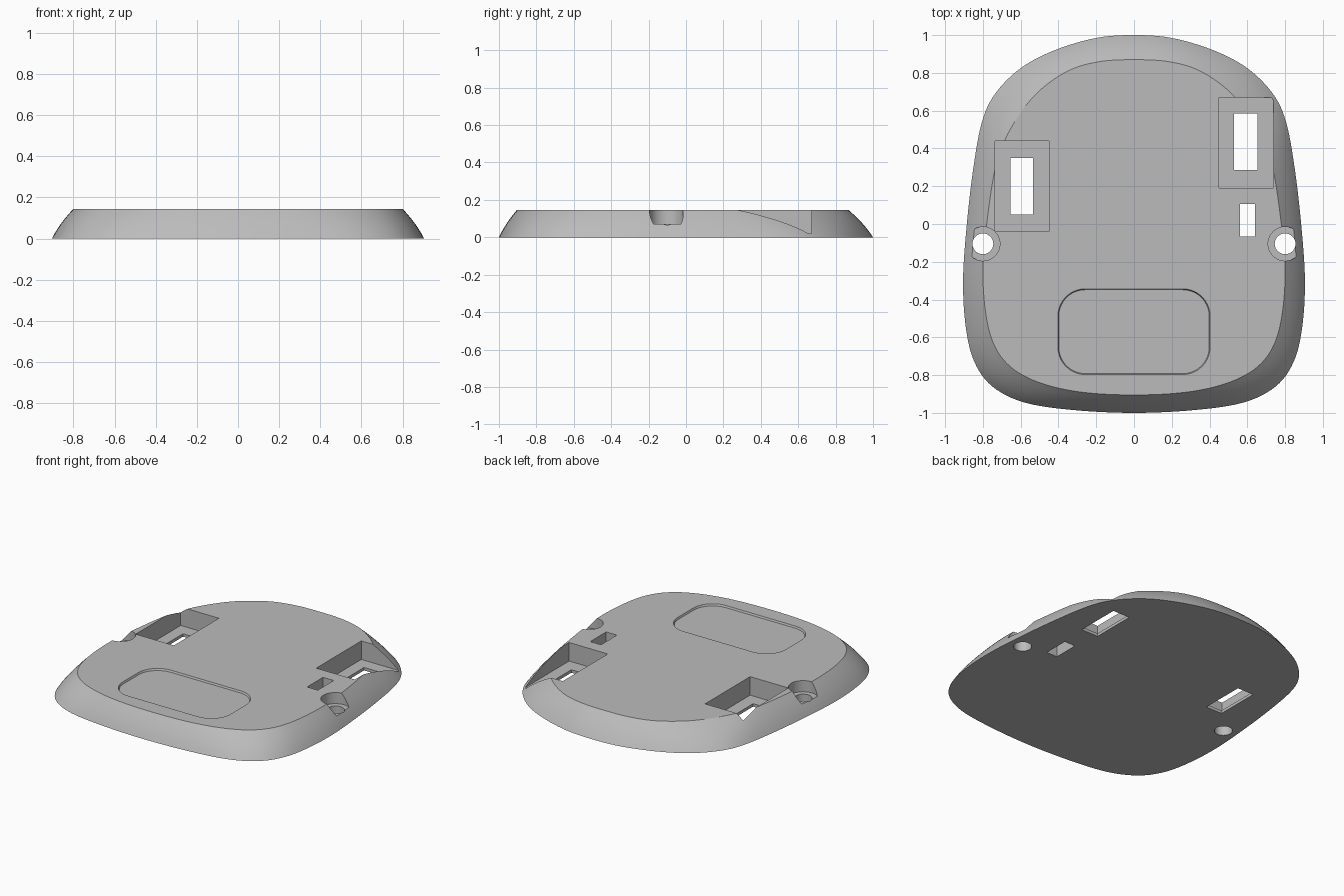
import bpy, bmesh, math
from mathutils import Vector

cube = bpy.data.objects.get("Cube")
if cube:
    bpy.data.objects.remove(cube)

HEIGHT = 0.145
gray = bpy.data.materials.new("light gray")
gray.use_nodes = True
gray.diffuse_color = (0.5, 0.5, 0.5, 1)
gray.node_tree.nodes["Principled BSDF"].inputs["Base Color"].default_value = (0.5, 0.5, 0.5, 1)


def full_outline(half, steps=6):
    """Smooth closed loop through a half outline mirrored across x."""
    pts = [Vector(p) for p in half]
    pts += [Vector((-p.x, p.y)) for p in reversed(pts[1:-1])]
    n, loop = len(pts), []
    for i in range(n):
        a, b, c, d = (pts[(i + k) % n] for k in (-1, 0, 1, 2))
        for s in range(steps):
            t = s / steps
            loop.append(0.5 * (2 * b + (c - a) * t + (2 * a - 5 * b + 4 * c - d) * t ** 2
                               + (3 * b - a - 3 * c + d) * t ** 3))
    return loop


def loft(name, rings):
    """Solid skinned through (outline, z) rings, bottom to top."""
    bm = bmesh.new()
    loops = [[bm.verts.new((p[0], p[1], z)) for p in ring] for ring, z in rings]
    n = len(loops[0])
    for low, high in zip(loops, loops[1:]):
        for i in range(n):
            j = (i + 1) % n
            bm.faces.new((low[i], low[j], high[j], high[i]))
    bm.faces.new(loops[0])
    bm.faces.new(loops[-1])
    bmesh.ops.recalc_face_normals(bm, faces=bm.faces)
    mesh = bpy.data.meshes.new(name)
    bm.to_mesh(mesh)
    bm.free()
    mesh.materials.append(gray)
    obj = bpy.data.objects.new(name, mesh)
    bpy.context.collection.objects.link(obj)
    return obj


def box(x0, x1, y0, y1):
    return [(x0, y0), (x1, y0), (x1, y1), (x0, y1)]


def circle(x, y, r, n=48):
    return [(x + r * math.cos(2 * math.pi * i / n), y + r * math.sin(2 * math.pi * i / n))
            for i in range(n)]


def rounded(cx, cy, hx, hy, r, n=10):
    loop = []
    for k, (sx, sy) in enumerate([(1, 1), (-1, 1), (-1, -1), (1, -1)]):
        for i in range(n + 1):
            a = (k + i / n) * math.pi / 2
            loop.append((cx + sx * (hx - r) + r * math.cos(a), cy + sy * (hy - r) + r * math.sin(a)))
    return loop


# Plate body: wide foot outline blended to a narrower flat top
foot = full_outline([(0, 1), (.2, .985), (.42, .92), (.6, .825), (.735, .69), (.805, .54), (.85, .3),
                     (.885, 0), (.905, -.3), (.89, -.55), (.845, -.73), (.75, -.86), (.58, -.945),
                     (.32, -.985), (0, -1)])
top = full_outline([(0, .87), (.18, .86), (.34, .815), (.49, .715), (.6, .59), (.69, .43), (.74, .27),
                    (.78, 0), (.8, -.22), (.788, -.45), (.745, -.63), (.655, -.755), (.5, -.84),
                    (.28, -.89), (0, -.905)])
rings = []
for k in range(7):
    h = k / 6
    f = 0.7 * h + 0.3 * h * h
    rings.append(([a.lerp(b, f) for a, b in zip(foot, top)], h * HEIGHT))
plate = loft("base_plate", rings)


def cut(outline, z0, z1=0.3, lower=None):
    cutter = loft("cutter", [(lower or outline, z0), (outline, z1)])
    cutter.hide_render = True
    mod = plate.modifiers.new("cut", 'BOOLEAN')
    mod.operation, mod.solver, mod.object = 'DIFFERENCE', 'EXACT', cutter
    bpy.context.view_layer.objects.active = plate
    bpy.ops.object.modifier_apply(modifier=mod.name)
    bpy.data.objects.remove(cutter)


# Connector pockets, each with a slot through the floor
cut(box(.45, .738, .19, .67), 0.02)
cut(box(.53, .655, .285, .585), -0.1)
cut(box(-.735, -.45, -.04, .44), 0.02)
cut(box(-.655, -.535, .05, .35), -0.1)

# Small through slot
cut(box(.56, .64, -.065, .105), -0.1)

# Counterbored screw holes on both sides
for side in (-1, 1):
    cut(circle(side * .8, -.105, .09), 0.07)
    cut(circle(side * .8, -.105, .055), -0.1)

# Shallow label recess with slightly drafted walls
cut(rounded(0, -.57, .408, .232, .15), HEIGHT - 0.012, HEIGHT + 0.012,
    rounded(0, -.57, .398, .222, .14))

bpy.ops.object.select_all(action='DESELECT')
plate.select_set(True)
bpy.context.view_layer.objects.active = plate
bpy.ops.object.shade_smooth_by_angle(angle=math.radians(30))
